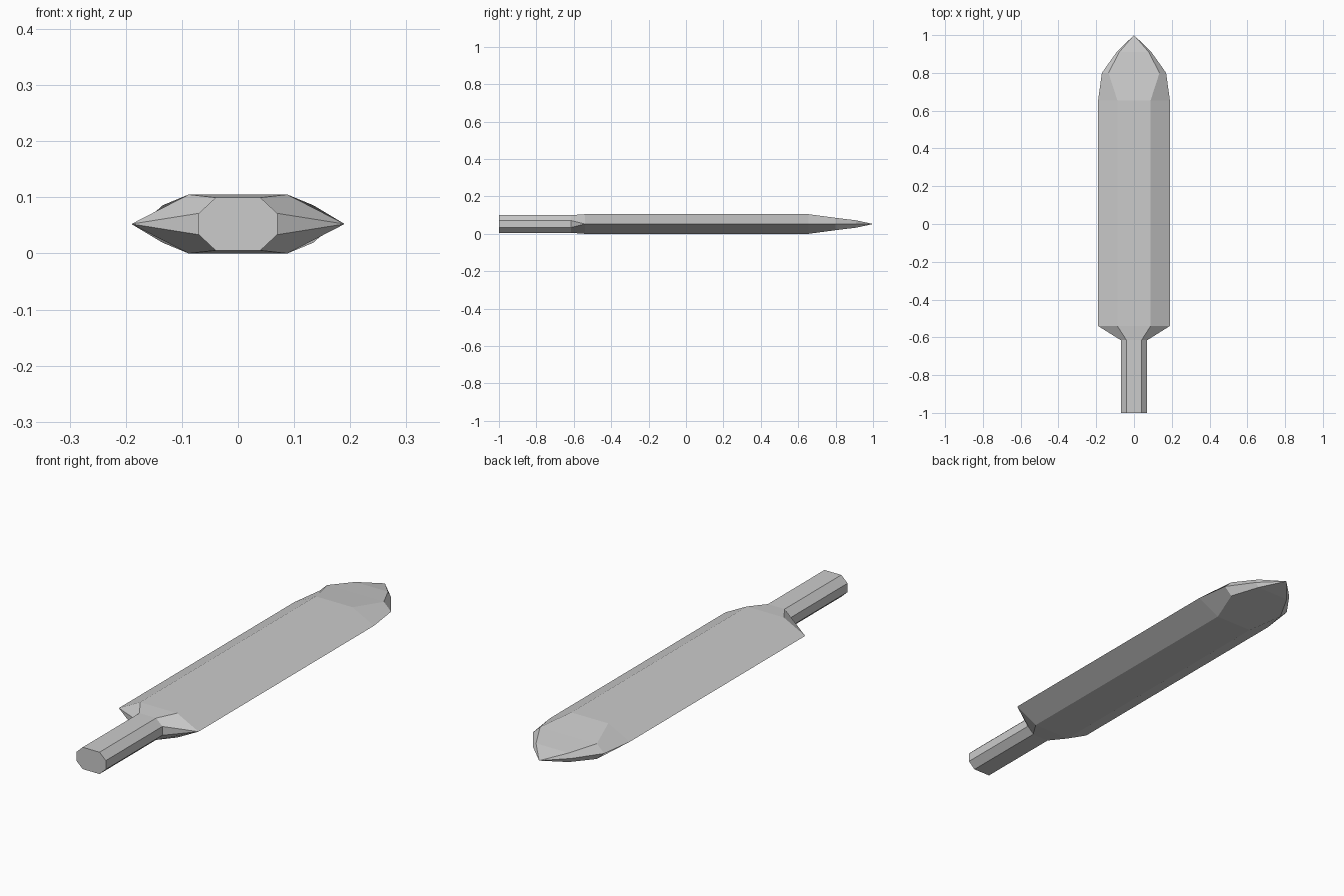
import bpy, bmesh

if "Cube" in bpy.data.objects:
    bpy.data.objects.remove(bpy.data.objects["Cube"])

MID = 0.0525  # height of the cutting edge

# Stations along the length:
# y, side half-width, side half-height, flat half-width, flat half-height
stations = [
    (-1.0, 0.07, 0.019, 0.04, 0.047),      # grip end
    (-0.615, 0.07, 0.019, 0.04, 0.047),    # grip meets shoulder
    (-0.54, 0.19, 0.0, 0.088, 0.0525),     # shoulder
    (0.655, 0.19, 0.0, 0.088, 0.0525),     # blade end
    (0.80, 0.17, 0.0, 0.135, 0.033),       # tapering tip
    (0.91, 0.092, 0.0, 0.078, 0.0195),
    (1.0, 0.0, 0.0, 0.0, 0.0),             # point
]


def section(bm, y, sw, sh, fw, fh):
    pts = [(sw, -sh), (sw, sh), (fw, fh), (-fw, fh),
           (-sw, sh), (-sw, -sh), (-fw, -fh), (fw, -fh)]
    return [bm.verts.new((x, y, MID + z)) for x, z in pts]


# Blade and grip lofted as one body
bm = bmesh.new()
rings = [section(bm, *s) for s in stations]
for a, b in zip(rings, rings[1:]):
    for i in range(8):
        j = (i + 1) % 8
        bm.faces.new((a[i], a[j], b[j], b[i]))
bm.faces.new(rings[0])

# Merge the doubled edge line and the point, then fix normals
bmesh.ops.remove_doubles(bm, verts=bm.verts[:], dist=0.0005)
bmesh.ops.recalc_face_normals(bm, faces=bm.faces[:])
mesh = bpy.data.meshes.new("blade_with_grip")
bm.to_mesh(mesh)
bm.free()
blade = bpy.data.objects.new("blade_with_grip", mesh)
bpy.context.collection.objects.link(blade)
